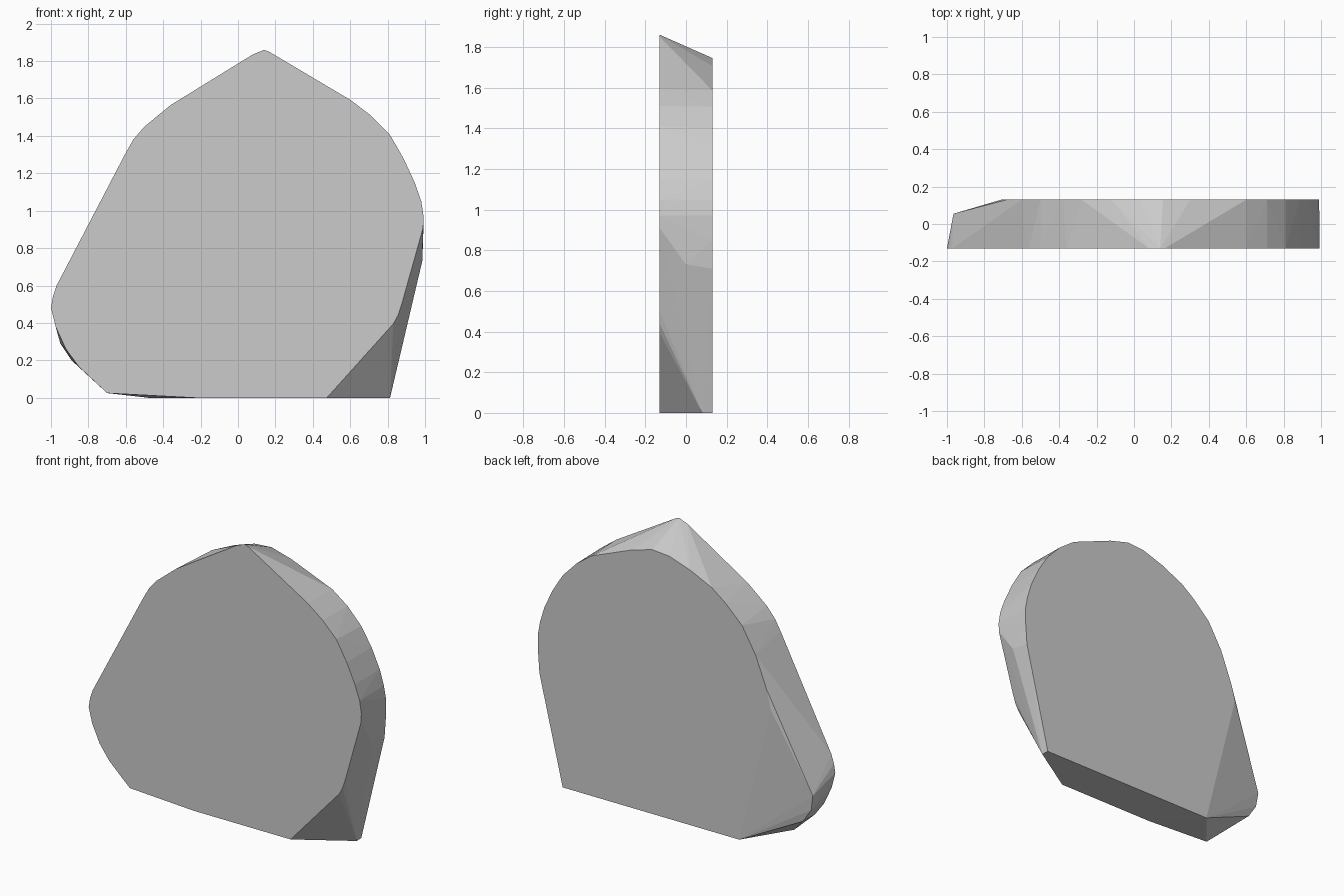
import bpy, bmesh

# Outlines of the slab in x, z: front face, back face
front = [(-0.23, 0), (0.475, 0), (0.83, 0.395), (0.855, 0.44), (0.875, 0.5), (0.99, 0.91),
         (0.992, 0.97), (0.98, 1.05), (0.945, 1.15), (0.885, 1.28), (0.81, 1.41), (0.71, 1.51),
         (0.6, 1.593), (0.165, 1.851), (0.14, 1.86), (0.08, 1.836), (-0.36, 1.565),
         (-0.5, 1.45), (-0.56, 1.38), (-0.60, 1.31), (-0.97, 0.60), (-0.99, 0.54), (-1.0, 0.48),
         (-0.975, 0.38), (-0.92, 0.26), (-0.85, 0.165), (-0.70, 0.025)]
back = [(-0.48, 0), (0.81, 0), (0.98, 0.71), (0.99, 0.85), (0.99, 0.97), (0.975, 1.05),
        (0.945, 1.15), (0.885, 1.28), (0.81, 1.4), (0.71, 1.505), (0.6, 1.585), (0.3, 1.705),
        (0.155, 1.745), (0.03, 1.735), (-0.12, 1.685), (-0.28, 1.61), (-0.38, 1.535),
        (-0.5, 1.42), (-0.6, 1.25), (-0.68, 1.045), (-0.71, 0.92)]
# Corners of the sloped facets between the faces
middle = [(-0.965, 0.055, 0.39), (-0.95, 0.05, 0.29), (-0.89, 0.05, 0.2),
          (0.985, 0.0, 0.73), (0.813, 0.08, 0)]

T = 0.13
points = [(x, -T, z) for x, z in front] + [(x, T, z) for x, z in back] + middle

# Stone slab skinned around the outlines
bm = bmesh.new()
for p in points:
    bm.verts.new(p)
hull = bmesh.ops.convex_hull(bm, input=bm.verts[:])
loose = [v for v in bm.verts if not v.link_faces]
bmesh.ops.delete(bm, geom=loose, context='VERTS')
bmesh.ops.dissolve_limit(bm, angle_limit=0.01, verts=bm.verts[:], edges=bm.edges[:])
bmesh.ops.recalc_face_normals(bm, faces=bm.faces[:])

mesh = bpy.data.meshes.new("stone_slab")
bm.to_mesh(mesh)
bm.free()
slab = bpy.data.objects.new("stone_slab", mesh)
bpy.context.collection.objects.link(slab)
